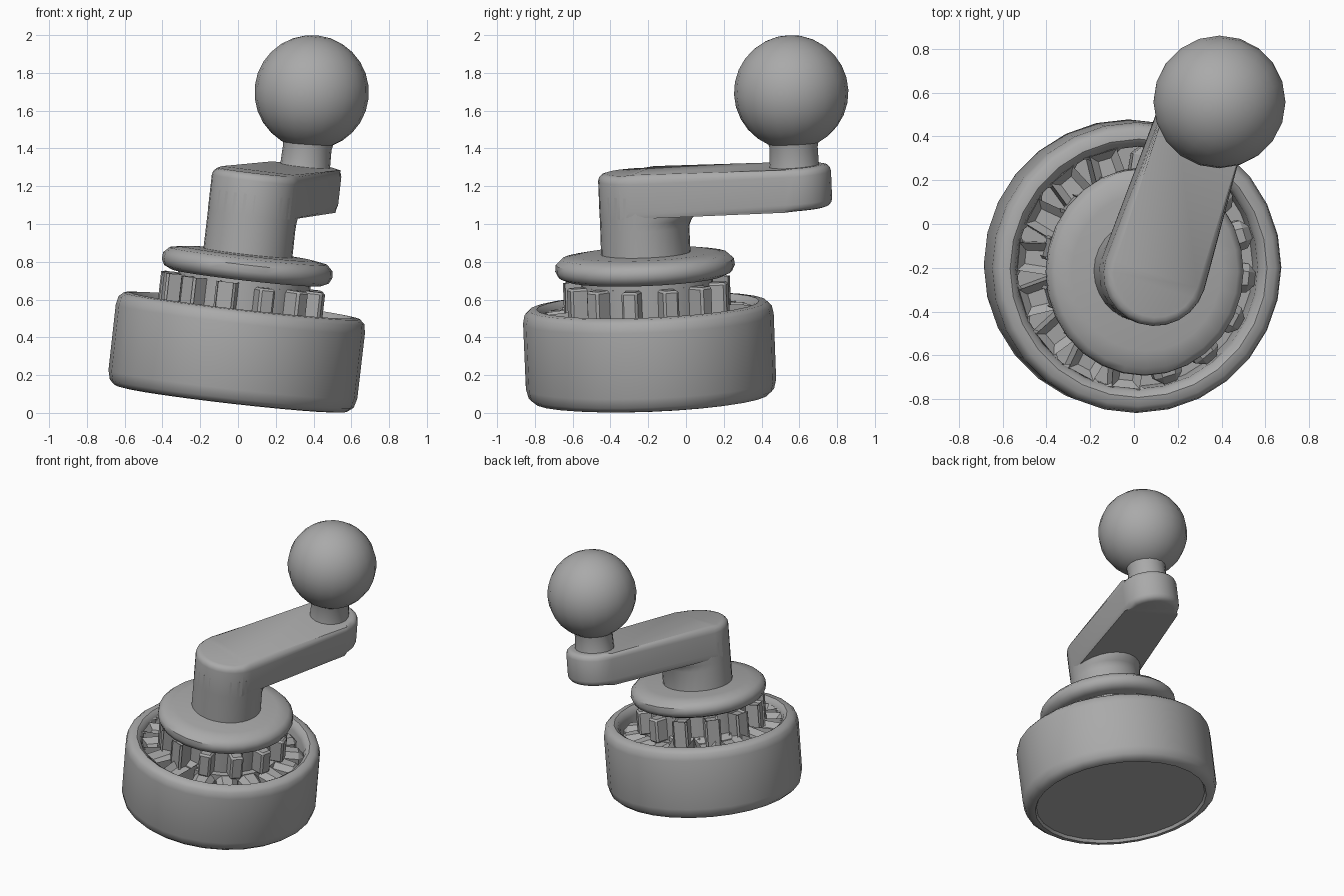
import bpy, bmesh, math
from mathutils import Matrix, Vector

if "Cube" in bpy.data.objects:
    bpy.data.objects.remove(bpy.data.objects["Cube"])

grey = bpy.data.materials.new("plain grey")
grey.diffuse_color = (0.4, 0.4, 0.4, 1)
grey.use_nodes = True
grey.node_tree.nodes["Principled BSDF"].inputs["Base Color"].default_value = grey.diffuse_color

# Shared leaning axis of the whole mechanism
axis = Vector((0.114, -0.04, 1)).normalized()
TILT = Matrix.Translation((-0.036, -0.182, 0.072)) @ Vector((0, 0, 1)).rotation_difference(axis).to_matrix().to_4x4()


def finish(name, bm, matrix=TILT, angle=40):
    bmesh.ops.recalc_face_normals(bm, faces=bm.faces)
    mesh = bpy.data.meshes.new(name)
    bm.to_mesh(mesh)
    bm.free()
    mesh.materials.append(grey)
    ob = bpy.data.objects.new(name, mesh)
    bpy.context.collection.objects.link(ob)
    ob.matrix_world = matrix
    bpy.ops.object.select_all(action='DESELECT')
    ob.select_set(True)
    bpy.context.view_layer.objects.active = ob
    bpy.ops.object.shade_smooth_by_angle(angle=math.radians(angle))
    return ob


def lathe(name, profile, sides=28, offset=(0, 0, 0), scale=(1, 1, 1)):
    """Spin a (radius, height) profile; zero radii become poles."""
    bm = bmesh.new()
    verts = [bm.verts.new((r, 0, h)) for r, h in profile]
    edges = [bm.edges.new(p) for p in zip(verts, verts[1:])]
    bmesh.ops.spin(bm, geom=verts + edges, axis=(0, 0, 1), cent=(0, 0, 0),
                   angle=2 * math.pi, steps=sides, use_duplicate=False)
    bmesh.ops.remove_doubles(bm, verts=bm.verts, dist=1e-4)
    bmesh.ops.scale(bm, verts=bm.verts, vec=scale)
    bmesh.ops.translate(bm, verts=bm.verts, vec=offset)
    return finish(name, bm)


def cog(name, root, tip, low, high, width, teeth=16, turn=0.0, bevel=0.012, drop=0.0):
    """Ring of tapered teeth around a plain hub; drop lowers the outer tips."""
    bm = bmesh.new()
    bmesh.ops.create_cone(bm, cap_ends=True, segments=32, radius1=root, radius2=root, depth=high - low,
                          matrix=Matrix.Translation((0, 0, (low + high) / 2)))
    for i in range(teeth):
        spin = Matrix.Rotation(2 * math.pi * (i + turn) / teeth, 4, 'Z')
        part = bmesh.ops.create_cube(bm, size=1)["verts"]
        for v in part:
            outer = v.co.x > 0
            v.co = spin @ Vector((tip if outer else root - 0.04,
                                  v.co.y * width * (0.85 if outer else 1.0),
                                  high - drop * outer if v.co.z > 0 else low))
        edges = {e for v in part for e in v.link_edges}
        bmesh.ops.bevel(bm, geom=list(edges), offset=bevel, segments=1, affect='EDGES')
    return finish(name, bm, angle=30)


# Cup-shaped housing with rolled rims and a shallow recess underneath
lathe("housing", [(0, 0.02), (0.575, 0.02), (0.585, 0.0), (0.62, 0.005), (0.65, 0.03), (0.663, 0.08),
                  (0.664, 0.43), (0.655, 0.475), (0.63, 0.498), (0.59, 0.502), (0.565, 0.485),
                  (0.553, 0.45), (0.55, 0.28), (0, 0.28)], 28)

# Wide lower cog inside the housing, twelve-toothed cog above it
cog("lower_cog", 0.39, 0.55, 0.27, 0.455, 0.15, teeth=16, turn=0.75, bevel=0.035, drop=0.02)
cog("upper_cog", 0.35, 0.435, 0.45, 0.62, 0.1, teeth=12, turn=0.57)

# Short hub and rounded collar plate
lathe("hub", [(0, 0.6), (0.35, 0.6), (0.35, 0.67), (0, 0.67)])
lathe("collar", [(0, 0.65), (0.42, 0.65), (0.46, 0.668), (0.476, 0.70), (0.472, 0.735),
                 (0.44, 0.765), (0.36, 0.778), (0, 0.785)], offset=(0.005, -0.007, 0), scale=(0.955, 1, 1))

# Crank arm direction in the leaning frame
END = Vector((0.255, 0.805))
forward = END.normalized()
heading = math.atan2(END.y, END.x)

# Column carrying the crank arm, flaring forward into the arm's underside
column = lathe("column", [(0, 0.75), (0.237, 0.75), (0.236, 0.92), (0.236, 0.96), (0.236, 1.0), (0.236, 1.1), (0, 1.1)])
for v in column.data.vertices:
    along = max(0, Vector(v.co.xy).dot(forward) / 0.236)
    flare = 0.02 if abs(v.co.z - 0.96) < 0.01 else 0.07 if v.co.z > 0.99 else 0
    v.co.xy = Vector(v.co.xy) + forward * flare * along

# Crank arm: outline around two circles, tapered, rising slightly to its end
bm = bmesh.new()
outline = []
for centre, radius, start in ((Vector((0, 0)), 0.237, math.pi / 2), (END, 0.193, -math.pi / 2)):
    for i in range(13):
        a = heading + start + math.pi * i / 12
        outline.append(centre + radius * Vector((math.cos(a), math.sin(a))))
rise = lambda p: 0.03 * max(0, p.dot(END) / END.length_squared)
bottom = [bm.verts.new((p.x, p.y, 0.985 + rise(p))) for p in outline]
top = [bm.verts.new((p.x, p.y, 1.212 + rise(p))) for p in outline]
bm.faces.new(bottom)
bm.faces.new(top)
for i in range(len(top)):
    j = (i + 1) % len(top)
    bm.faces.new((bottom[i], bottom[j], top[j], top[i]))
# Round the top rim all round, the lower rim only where the arm overhangs
low_rim = {v for v in bottom if Vector(v.co.xy).dot(END) > -0.01}
rim = [e for e in bm.edges if all(v in top for v in e.verts) or all(v in low_rim for v in e.verts)]
bmesh.ops.bevel(bm, geom=rim, offset=0.04, segments=3, affect='EDGES', profile=0.5)
bmesh.ops.triangulate(bm, faces=[f for f in bm.faces if len(f.verts) > 4])
finish("crank_arm", bm)

# Neck and ball knob
lathe("knob_neck", [(0, 1.15), (0.145, 1.15), (0.132, 1.25), (0.129, 1.34), (0.142, 1.40), (0, 1.45)], 18,
      (END.x - 0.004, END.y, 0))
bm = bmesh.new()
bmesh.ops.create_uvsphere(bm, u_segments=20, v_segments=14, radius=0.303)
finish("ball_knob", bm, Matrix.Translation((0.39, 0.557, 1.697)) @ TILT.to_3x3().to_4x4(), 60)
